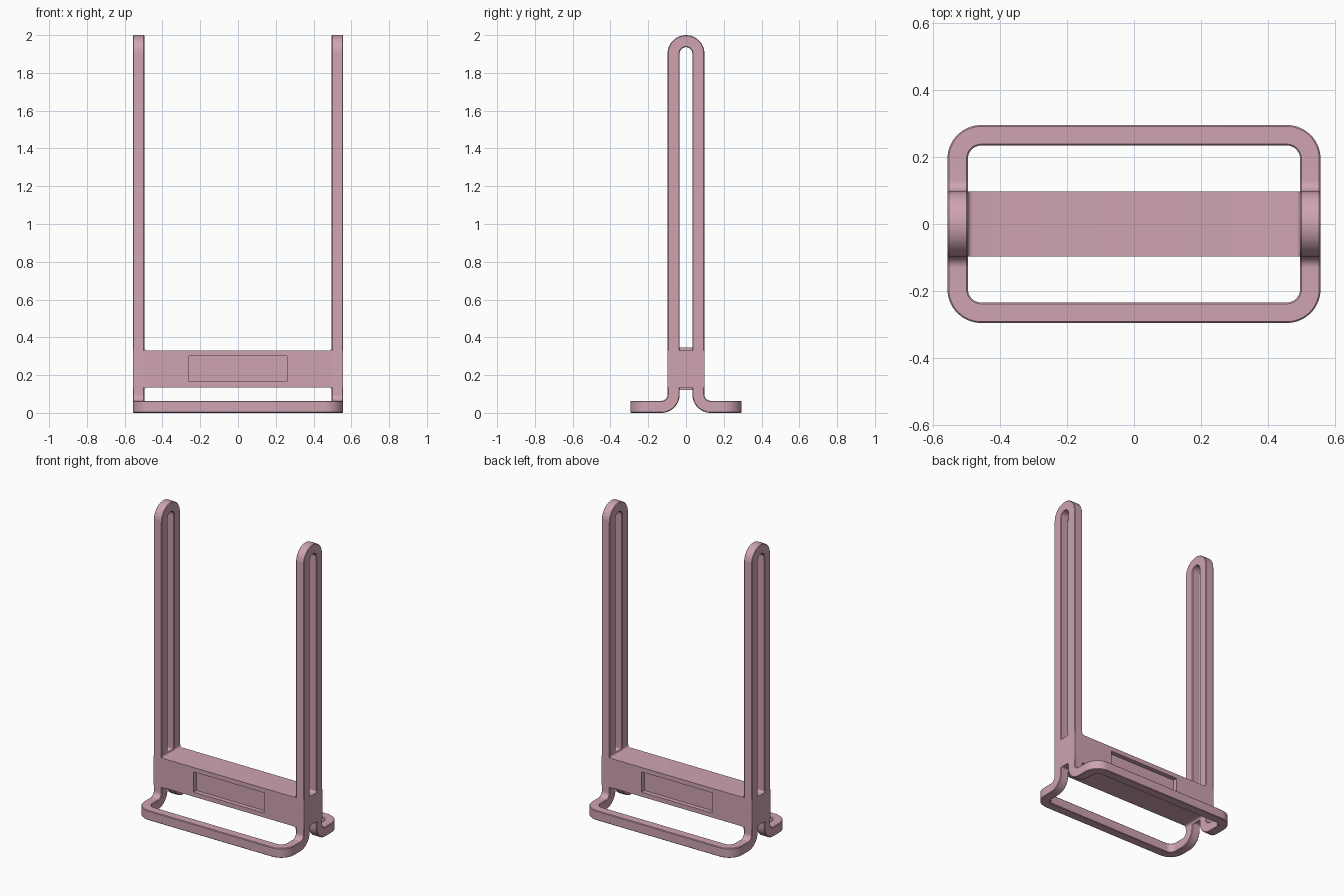
import bpy, bmesh
from math import sin, cos, pi
from mathutils import Vector

if "Cube" in bpy.data.objects:
    bpy.data.objects.remove(bpy.data.objects["Cube"])

pink = bpy.data.materials.new("pink")
pink.diffuse_color = (0.62, 0.37, 0.44, 1)
pink.use_nodes = True
pink.node_tree.nodes["Principled BSDF"].inputs["Base Color"].default_value = pink.diffuse_color


def finish(bm, name):
    bmesh.ops.recalc_face_normals(bm, faces=bm.faces)
    me = bpy.data.meshes.new(name)
    bm.to_mesh(me)
    bm.free()
    ob = bpy.data.objects.new(name, me)
    bpy.context.collection.objects.link(ob)
    me.materials.append(pink)
    return ob


def smooth(ob):
    bpy.ops.object.select_all(action='DESELECT')
    ob.select_set(True)
    bpy.context.view_layer.objects.active = ob
    bpy.ops.object.shade_smooth_by_angle()


def mirror(ob, x, y):
    m = ob.modifiers.new("mirror", 'MIRROR')
    m.use_axis = (x, y, False)


def prism(name, outline, place, lo, hi):
    """Extrude a 2D outline from lo to hi; place maps (u, v, depth) to 3D."""
    bm = bmesh.new()
    face = bm.faces.new([bm.verts.new(place(u, v, lo)) for u, v in outline])
    new = bmesh.ops.extrude_face_region(bm, geom=[face])['geom']
    shift = Vector(place(0, 0, hi)) - Vector(place(0, 0, lo))
    bmesh.ops.translate(bm, vec=shift, verts=[g for g in new if isinstance(g, bmesh.types.BMVert)])
    return finish(bm, name)


WIDE, THICK = 0.061, 0.064            # bar section
PX, R = 0.5255, 0.0655                # post centre and bend radius
FY, FZ, RC = 0.2645, 0.032, 0.07      # foot bar position, corner radius
Z0, Z1 = 0.135, 0.33                  # crossbar bottom and top
N = 14
turn = [pi / 2 * i / N for i in range(N + 1)]

# Continuous bent frame: one quarter swept from arch top to middle of the foot bar
path = []                             # (position, tangent, side)
for a in turn:
    path.append(((PX, -R * sin(a), 2 - THICK / 2 - R + R * cos(a)), (0, -cos(a), -sin(a)), (1, 0, 0)))
for a in turn:
    path.append(((PX, -2 * R + R * cos(a), FZ + R - R * sin(a)), (0, -sin(a), -cos(a)), (1, 0, 0)))
for a in turn:
    path.append(((PX - RC + RC * cos(a), -FY + RC - RC * sin(a), FZ), (-sin(a), -cos(a), 0), (cos(a), -sin(a), 0)))
path.append(((0, -FY, FZ), (-1, 0, 0), (0, -1, 0)))

w, t, c = WIDE / 2, THICK / 2, 0.004
section = [(w, t - c), (w - c, t), (c - w, t), (-w, t - c), (-w, c - t), (c - w, -t), (w - c, -t), (w, c - t)]
bm = bmesh.new()
rings = []
for p, tan, side in path:
    p, tan, side = Vector(p), Vector(tan), Vector(side)
    n = tan.cross(side)
    rings.append([bm.verts.new(p + side * u + n * v) for u, v in section])
for r0, r1 in zip(rings, rings[1:]):
    for i in range(8):
        j = (i + 1) % 8
        bm.faces.new((r0[i], r0[j], r1[j], r1[i]))
frame = finish(bm, "bent_frame")
mirror(frame, True, True)
smooth(frame)


def fillet_outline(half, f, outer):
    """Bar outline with concave fillets at +-half, continuing flat out to outer."""
    arc = [(half - f + f * sin(a), Z1 + f - f * cos(a)) for a in turn[::2]]
    top = arc + [(half + 0.002, Z1 + f), (half + 0.002, Z1), (outer, Z1)]
    right = top + [(u, Z0 + Z1 - v) for u, v in reversed(top)]
    return right + [(-u, v) for u, v in reversed(right)]


# Crossbar between the posts
OUT = PX + w
HALF = R + t
bar = prism("crossbar", fillet_outline(PX - w, 0.015, OUT), lambda u, v, d: (u, d, v), -HALF, HALF)

# Shallow label-shaped recess on front and back
rect = [(-0.26, 0.165), (0.26, 0.165), (0.26, 0.3), (-0.26, 0.3)]
for s in (-1, 1):
    cutter = prism("recess_cutter", rect, lambda u, v, d: (u, d, v), s * (HALF - 0.03), s * (HALF + 0.1))
    cutter.hide_render = True
    m = bar.modifiers.new("recess", 'BOOLEAN')
    m.operation, m.solver, m.object = 'DIFFERENCE', 'EXACT', cutter
    bpy.context.view_layer.objects.active = bar
    bpy.ops.object.modifier_apply(modifier=m.name)
    bpy.data.objects.remove(cutter)
smooth(bar)

# Filleted fillers inside the post slots
fill = prism("slot_filler", fillet_outline(R - t, 0.012, R), lambda u, v, d: (d, u, v), PX - w, OUT)
mirror(fill, True, False)
smooth(fill)
